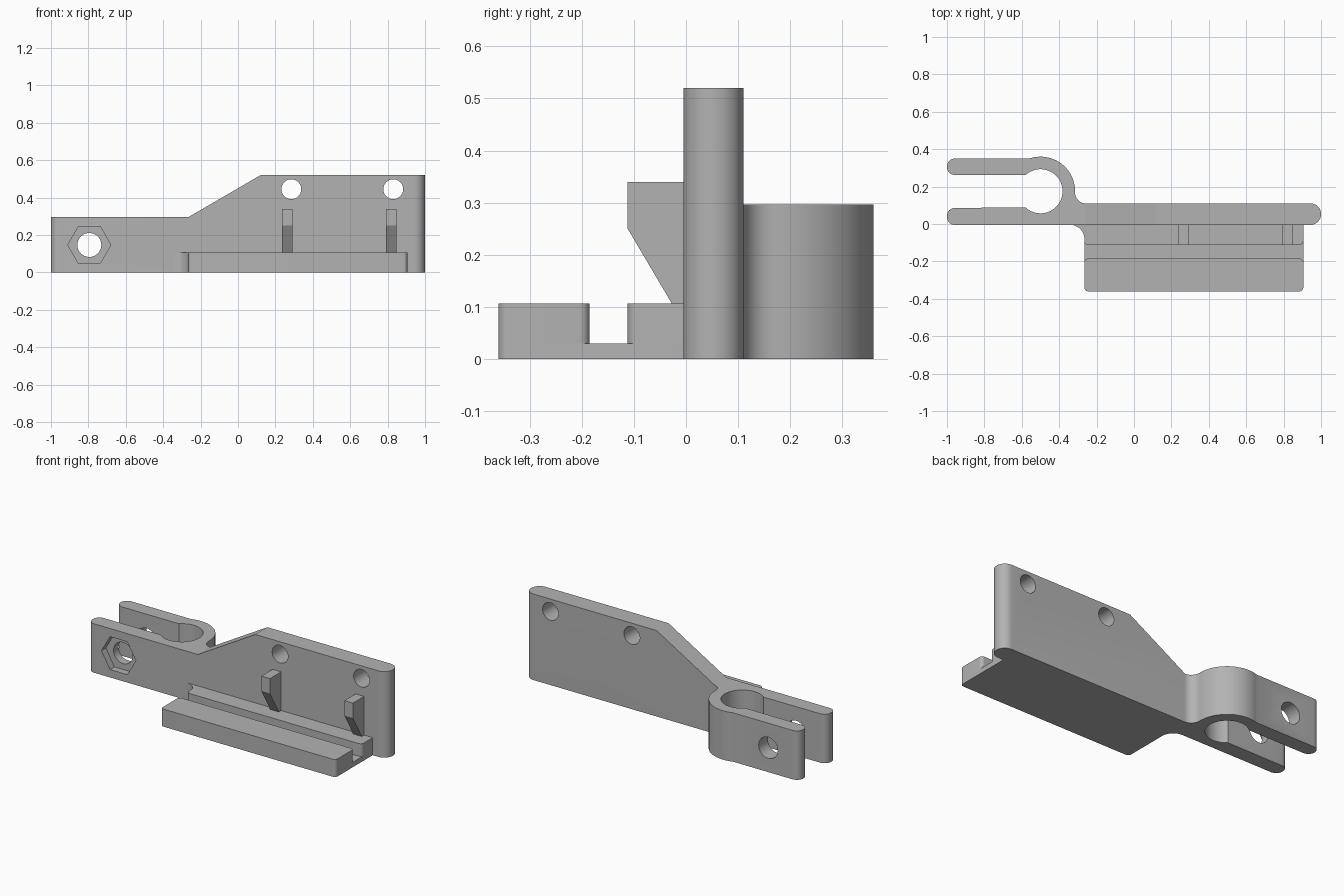
import bpy, bmesh, math
from mathutils import Vector

cube = bpy.data.objects.get("Cube")
if cube:
    bpy.data.objects.remove(cube, do_unlink=True)

grey = bpy.data.materials.new("light grey plastic")
grey.use_nodes = True
tone = (0.45, 0.45, 0.45, 1)
grey.diffuse_color = tone
grey.node_tree.nodes["Principled BSDF"].inputs["Base Color"].default_value = tone


def arc(cx, cy, r, start, end, steps=24):
    """Points along an arc, angles in radians."""
    return [(cx + r * math.cos(start + (end - start) * i / steps),
             cy + r * math.sin(start + (end - start) * i / steps)) for i in range(steps + 1)]


def rounded(corners, steps=8):
    """Outline from (x, y) points and (x, y, radius) corners."""
    out = []
    for i, c in enumerate(corners):
        p = Vector(c[:2])
        if len(c) == 2:
            out.append(p)
            continue
        u = (Vector(corners[i - 1][:2]) - p).normalized()
        v = (Vector(corners[(i + 1) % len(corners)][:2]) - p).normalized()
        half = u.angle(v) / 2
        centre = p + (u + v).normalized() * c[2] / math.sin(half)
        a = p + u * c[2] / math.tan(half) - centre
        b = p + v * c[2] / math.tan(half) - centre
        turn = math.atan2(a.x * b.y - a.y * b.x, a.dot(b))
        start = math.atan2(a.y, a.x)
        out += [Vector(q) for q in arc(*centre, c[2], start, start + turn, steps)]
    return out


def prism(name, outline, low, high, axis="z"):
    """Extrude an outline along an axis; the outline uses the other two in order."""
    place = {"z": lambda a, b, t: (a, b, t),
             "y": lambda a, b, t: (a, t, b),
             "x": lambda a, b, t: (t, a, b)}[axis]
    bm = bmesh.new()
    face = bm.faces.new([bm.verts.new(place(p[0], p[1], low)) for p in outline])
    extruded = bmesh.ops.extrude_face_region(bm, geom=[face])["geom"]
    shift = Vector(place(0, 0, high - low))
    bmesh.ops.translate(bm, vec=shift, verts=[v for v in extruded if isinstance(v, bmesh.types.BMVert)])
    bmesh.ops.recalc_face_normals(bm, faces=bm.faces)
    mesh = bpy.data.meshes.new(name)
    bm.to_mesh(mesh)
    bm.free()
    mesh.materials.append(grey)
    obj = bpy.data.objects.new(name, mesh)
    bpy.context.collection.objects.link(obj)
    return obj


def activate(obj):
    bpy.ops.object.select_all(action="DESELECT")
    obj.select_set(True)
    bpy.context.view_layer.objects.active = obj


def cut(obj, cutter):
    activate(obj)
    mod = obj.modifiers.new("cut", "BOOLEAN")
    mod.operation, mod.solver, mod.object = "DIFFERENCE", "EXACT", cutter
    bpy.ops.object.modifier_apply(modifier=mod.name)
    bpy.data.objects.remove(cutter, do_unlink=True)


# Main plate and clamp share one plan outline
front, back = -0.005, 0.11
cx, cy, outer, bore = -0.5, 0.175, 0.185, 0.118
arm_low, arm_high, arm_top = 0.086, 0.262, 0.35
fillet = 0.058
fy = back + fillet
fx = cx + math.sqrt((outer + fillet) ** 2 - (fy - cy) ** 2)
meet = math.atan2(fy - cy, fx - cx)
leave = math.pi - math.asin((arm_top - cy) / outer)
mouth = math.pi - math.asin((arm_high - cy) / bore)

plan = [(-1, front, 0.042), (1, front, 0.057), (1, back, 0.057)]
plan += arc(fx, fy, fillet, -math.pi / 2, meet - math.pi, 10)
plan += arc(cx, cy, outer, meet, leave)
plan += [(-1, arm_top, 0.042), (-1, arm_high, 0.042)]
plan += arc(cx, cy, bore, mouth, -mouth, 40)
plan += [(-1, arm_low, 0.042)]
body = prism("plate_and_clamp", rounded(plan), 0, 0.52)

# Sloped shoulder down to the clamp
cut(body, prism("slope_cutter", [(-1.2, 0.296), (-0.265, 0.296), (0.12, 0.52),
                                 (0.12, 0.7), (-1.2, 0.7)], -1, 1, "y"))

# Mounting holes, clamp bolt hole and hexagonal nut pocket
for x, z, r in [(0.285, 0.445, 0.053), (0.83, 0.445, 0.053), (-0.795, 0.147, 0.064)]:
    cut(body, prism("hole_cutter", arc(x, z, r, 0, math.tau, 40)[:-1], -1, 1, "y"))
cut(body, prism("nut_cutter", arc(-0.795, 0.147, 0.115, 0, math.tau, 6)[:-1], -0.1, 0.037, "y"))

# Grooved rail: floor, front lip and rear lip with a filleted root
left, right, rim, floor, top = -0.265, 0.905, -0.36, 0.03, 0.106
lip_back, lip_front, soft = -0.112, -0.185, 0.02
root = [(right, 0), (-0.345, 0), (-0.345, front), (left, front, 0.075)]
parts = [
    body,
    prism("rail_floor", rounded([(left, rim, soft), (right, rim, soft)] + root), 0, floor),
    prism("rail_front_lip", rounded([(left, rim, soft), (right, rim, soft),
                                     (right, lip_front, soft), (left, lip_front, soft)]), floor, top),
    prism("rail_rear_lip", rounded([(left, lip_back, soft), (right, lip_back, soft)] + root), floor, top),
]

# Hook brackets above the rail
for name, x in [("right_bracket", 0.235), ("left_bracket", 0.79)]:
    side = [(0, 0.34), (lip_back, 0.34), (lip_back, 0.25), (-0.027, top), (0, top)]
    parts.append(prism(name, side, x, x + 0.057, "x"))

for obj in parts:
    activate(obj)
    bpy.ops.object.shade_smooth_by_angle(angle=math.radians(30))
